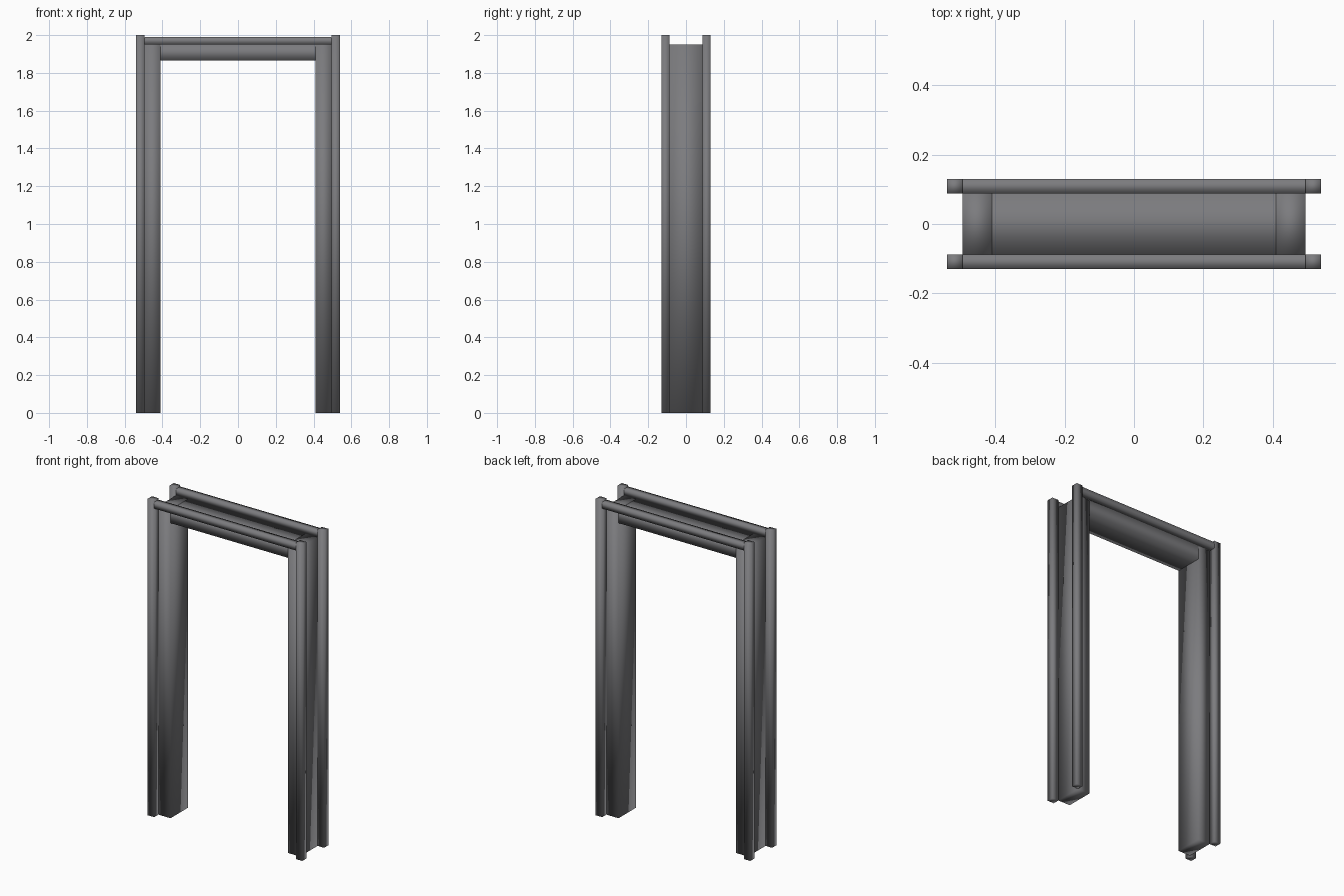
import bpy
import bmesh
from mathutils import Matrix, Vector

cube = bpy.data.objects.get("Cube")
if cube:
    bpy.data.objects.remove(cube, do_unlink=True)

# Painted steel
steel = bpy.data.materials.new("dark grey steel")
steel.use_nodes = True
colour = (0.2, 0.2, 0.21, 1)
steel.diffuse_color = colour
steel.node_tree.nodes["Principled BSDF"].inputs["Base Color"].default_value = colour

OUTER, POST_IN, OPENING = 0.54, 0.495, 0.41   # half widths
DEPTH, CORE = 0.13, 0.088                     # half depths
TOP, RAIL_TOP, CORE_TOP, LINTEL_BASE = 2.0, 1.99, 1.95, 1.865


def bar(name, low, high, open_ends=False):
    """Softly shaded box between two corners, optionally open where it butts in x."""
    low, high = Vector(low), Vector(high)
    bm = bmesh.new()
    place = Matrix.Translation((low + high) / 2) @ Matrix.Diagonal((*(high - low), 1))
    bmesh.ops.create_cube(bm, size=1, matrix=place)
    bm.normal_update()
    if open_ends:
        ends = [f for f in bm.faces if abs(f.normal.x) > 0.9]
        bmesh.ops.delete(bm, geom=ends, context='FACES')
    for f in bm.faces:
        f.smooth = True
    mesh = bpy.data.meshes.new(name)
    bm.to_mesh(mesh)
    bm.free()
    mesh.materials.append(steel)
    obj = bpy.data.objects.new(name, mesh)
    bpy.context.collection.objects.link(obj)


def span(sign, a, b):
    """Ordered range mirrored by sign."""
    return sorted((sign * a, sign * b))


# Jambs and corner posts
for side, sx in (("left", 1), ("right", -1)):
    x0, x1 = span(sx, OPENING, POST_IN)
    bar(f"{side}_jamb", (x0, -CORE, 0), (x1, CORE, CORE_TOP))
    x0, x1 = span(sx, POST_IN, OUTER)
    for face, sy in (("front", -1), ("back", 1)):
        y0, y1 = span(sy, CORE, DEPTH)
        bar(f"{side}_{face}_post", (x0, y0, 0), (x1, y1, TOP))

# Lintel and top rails
bar("lintel", (-OPENING, -CORE, LINTEL_BASE), (OPENING, CORE, CORE_TOP), True)
for face, sy in (("front", -1), ("back", 1)):
    y0, y1 = span(sy, CORE, DEPTH)
    bar(f"{face}_top_rail", (-POST_IN, y0, CORE_TOP), (POST_IN, y1, RAIL_TOP), True)
